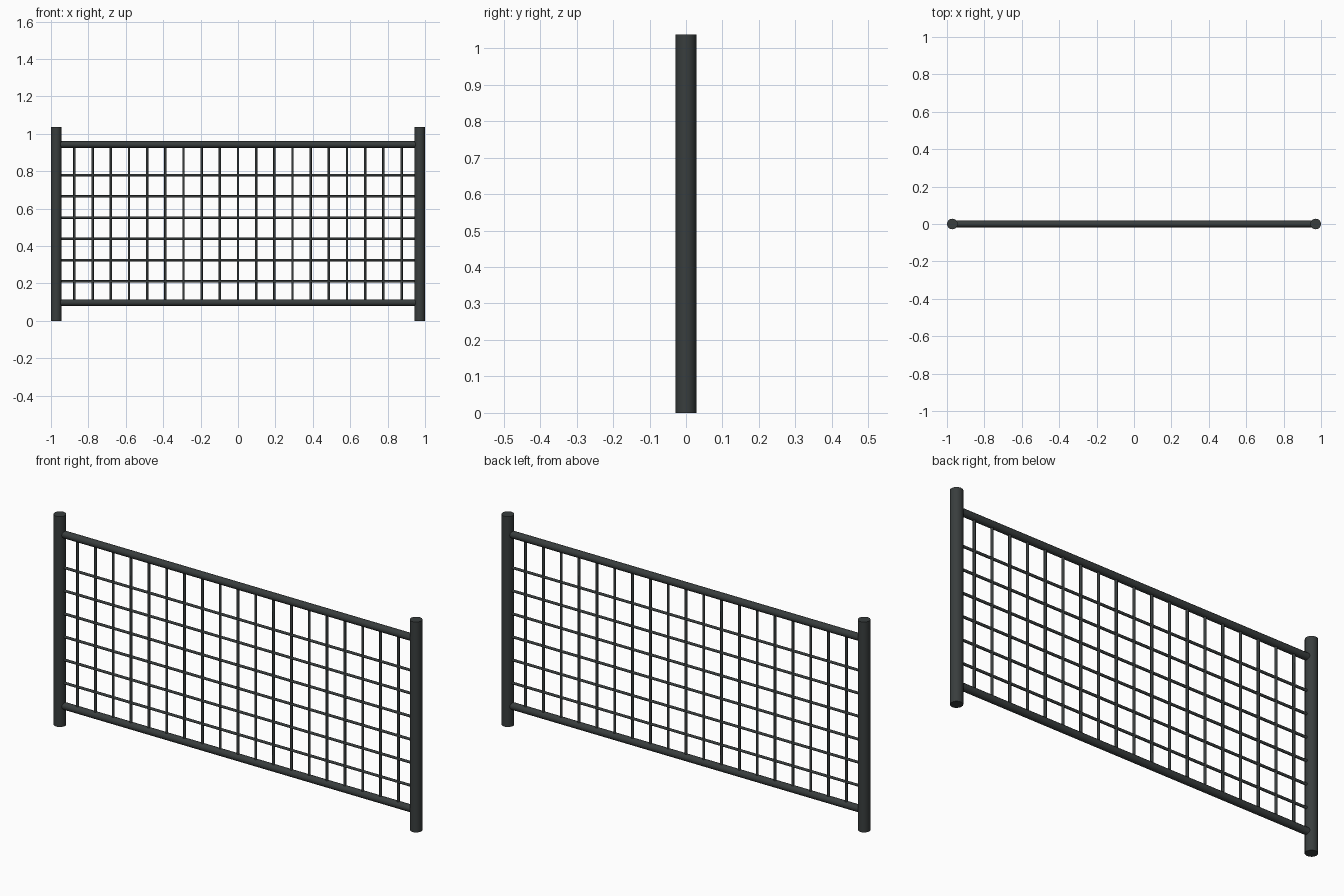
import bpy
import math

if "Cube" in bpy.data.objects:
    bpy.data.objects.remove(bpy.data.objects["Cube"])

POST_X, POST_R, POST_H = 0.9715, 0.0285, 1.037
RAIL_R, WIRE_R = 0.0175, 0.0065
LOW, HIGH = 0.098, 0.943


def rod(name, radius, length, loc, sides, along_x=False):
    rot = (0, math.pi / 2, 0) if along_x else (0, 0, 0)
    bpy.ops.mesh.primitive_cylinder_add(vertices=sides, radius=radius, depth=length,
                                        location=loc, rotation=rot)
    ob = bpy.context.object
    ob.name = name
    ob.data.materials.append(iron)
    bpy.ops.object.shade_smooth_by_angle(angle=math.radians(50))
    return ob


iron = bpy.data.materials.new("dark_iron")
iron.diffuse_color = (0.04, 0.047, 0.047, 1)
iron.use_nodes = True
iron.node_tree.nodes["Principled BSDF"].inputs["Base Color"].default_value = iron.diffuse_color

# End posts
for side, s in (("left", -1), ("right", 1)):
    rod(f"{side}_post", POST_R, POST_H, (s * POST_X, 0, POST_H / 2), 16)

# Top and bottom rails
for name, z in (("bottom_rail", LOW), ("top_rail", HIGH)):
    rod(name, RAIL_R, 2 * POST_X, (0, 0, z), 12, True)

# Upright mesh wires
for i in range(1, 20):
    x = -POST_X + i * 2 * POST_X / 20
    rod(f"upright_wire_{i}", WIRE_R, HIGH - LOW, (x, 0, (LOW + HIGH) / 2), 8)

# Level mesh wires
for i in range(6):
    rod(f"level_wire_{i + 1}", WIRE_R, 2 * POST_X, (0, 0, 0.211 + i * 0.1136), 8, True)
